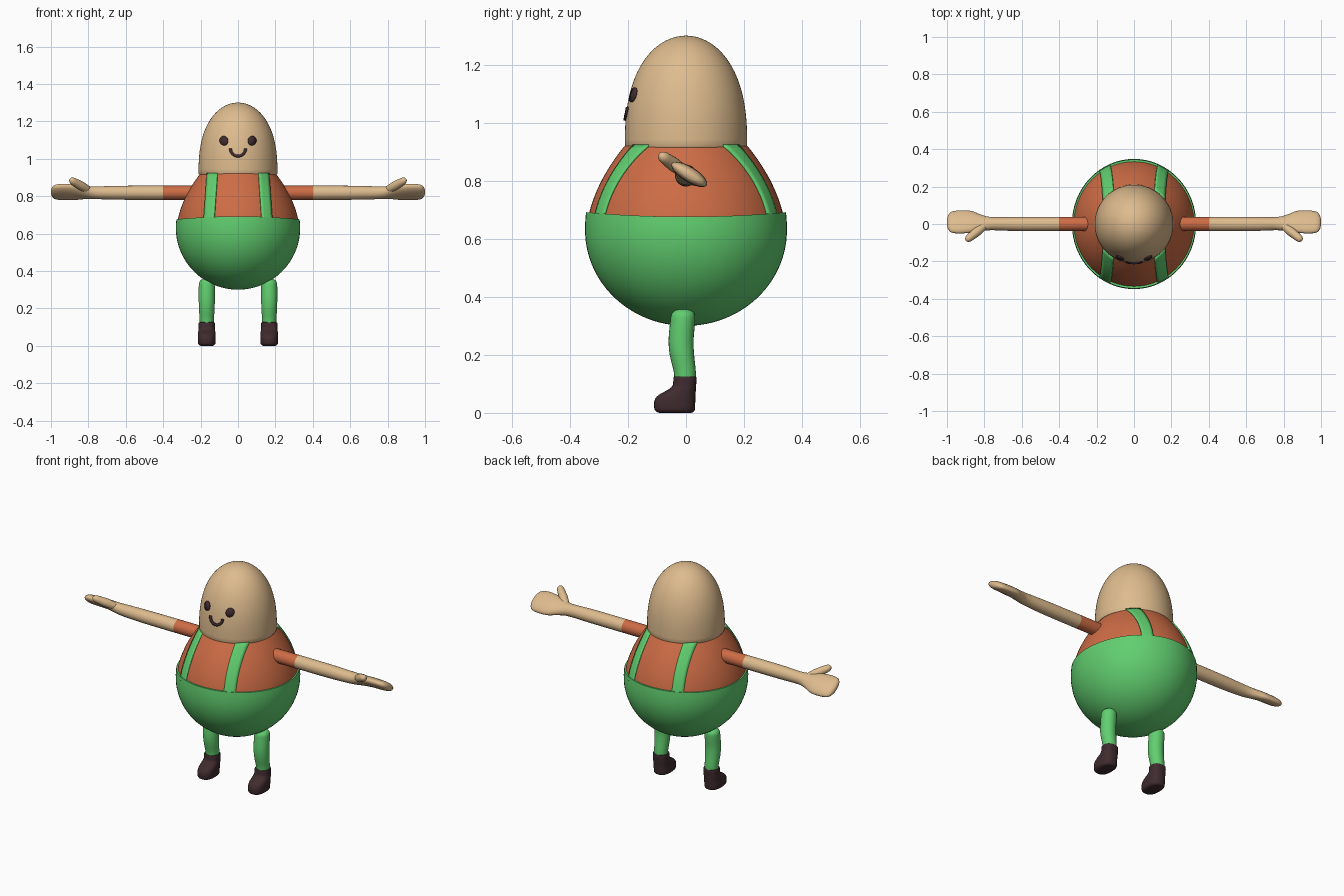
import bpy, bmesh, math
from mathutils import Vector

if "Cube" in bpy.data.objects:
    bpy.data.objects.remove(bpy.data.objects["Cube"])

SX = 0.955  # body is slightly narrower in x than in y


def material(name, col):
    m = bpy.data.materials.new(name)
    m.diffuse_color = (*col, 1)
    m.use_nodes = True
    m.node_tree.nodes["Principled BSDF"].inputs["Base Color"].default_value = m.diffuse_color
    return m


SKIN = material("tan skin", (0.73, 0.50, 0.27))
ORANGE = material("orange shirt", (0.61, 0.15, 0.06))
GREEN = material("green cloth", (0.12, 0.62, 0.16))
DARK = material("dark brown", (0.05, 0.024, 0.028))


def finish(name, bm, mats, rule=None, thickness=0, angle=40):
    bmesh.ops.recalc_face_normals(bm, faces=bm.faces)
    if rule:
        for f in bm.faces:
            f.material_index = rule(f.calc_center_median())
    me = bpy.data.meshes.new(name)
    bm.to_mesh(me)
    bm.free()
    ob = bpy.data.objects.new(name, me)
    bpy.context.collection.objects.link(ob)
    for m in mats:
        me.materials.append(m)
    if thickness:
        mod = ob.modifiers.new("thickness", 'SOLIDIFY')
        mod.thickness = thickness
        mod.offset = 0
    bpy.ops.object.select_all(action='DESELECT')
    ob.select_set(True)
    bpy.context.view_layer.objects.active = ob
    bpy.ops.object.shade_smooth_by_angle(angle=math.radians(angle))
    return ob


def smooth_rows(rows, n=5):
    """Catmull-Rom samples through a few key rows."""
    p = [rows[0]] + list(rows) + [rows[-1]]
    out = []
    for i in range(1, len(p) - 2):
        for k in range(n):
            t = k / n
            out.append([0.5 * (2 * b + (c - a) * t + (2 * a - 5 * b + 4 * c - d) * t * t
                               + (3 * b - a - 3 * c + d) * t ** 3)
                        for a, b, c, d in zip(p[i - 1], p[i], p[i + 1], p[i + 2])])
    return out + [list(rows[-1])]


def loft(rings):
    """Skin closed rings of points, with end caps."""
    bm = bmesh.new()
    vs = [[bm.verts.new(q) for q in r] for r in rings]
    n = len(vs[0])
    for a, b in zip(vs, vs[1:]):
        for j in range(n):
            bm.faces.new((a[j], a[(j + 1) % n], b[(j + 1) % n], b[j]))
    bm.faces.new(vs[0])
    bm.faces.new(vs[-1])
    return bm


def ring(c, u, v, n=24):
    c, u, v = Vector(c), Vector(u), Vector(v)
    return [c + u * math.cos(2 * math.pi * j / n) + v * math.sin(2 * math.pi * j / n) for j in range(n)]


def lathe(profile, sx=1, n=64):
    return loft([ring((0, 0, z), (r * sx, 0, 0), (0, r, 0), n) for r, z in profile])


def sheet(fn, nu, nv):
    """Open grid patch from fn(u, v), u and v in 0..1."""
    bm = bmesh.new()
    g = [[bm.verts.new(fn(i / nu, j / nv)) for j in range(nv + 1)] for i in range(nu + 1)]
    for i in range(nu):
        for j in range(nv):
            bm.faces.new((g[i][j], g[i + 1][j], g[i + 1][j + 1], g[i][j + 1]))
    return bm


def shirt_r(z):
    t = (z - 0.67) / 0.25
    return 0.338 - 0.05 * t - 0.076 * t * t


def head_r(z):
    u = min(max((z - 0.92) / 0.38, 0), 1)
    return 0.211 * math.sqrt(max(1 - u ** 2.5, 0))


# head
prof = [(0.195, 0.912), (0.208, 0.915)]
prof += [(head_r(z), z) for z in (0.92 + 0.38 * math.sin(math.pi / 2 * i / 26) for i in range(26))]
prof += [(0.003, 1.30)]
finish("head", lathe(prof), [SKIN])

# shirt
finish("shirt", lathe([(shirt_r(z), z) for z in (0.62 + 0.30 * i / 16 for i in range(17))], SX), [ORANGE])

# trousers: round bowl with a small lip, hem a little higher at front and back
prof = []
for i in range(28):
    a = -math.pi / 2 + 0.01 + i / 27 * (math.pi / 2 + 0.13)
    prof.append((0.348 * math.cos(a), 0.63 + 0.33 * math.sin(a)))
prof += [(0.326, prof[-1][1])]
bm = lathe(prof, SX)
for v in bm.verts:
    if v.co.z > 0.6:
        v.co.z += (v.co.z - 0.6) / 0.07 * 0.014 * (v.co.y / 0.34) ** 2
finish("trousers", bm, [GREEN])

# straps following the shirt, front and back
for side, sx in (("left", 1), ("right", -1)):
    for end, sy in (("front", -1), ("back", 1)):
        def strap(u, v):
            z = 0.665 + 0.257 * u
            x = 0.155 - 0.018 * u + 0.056 * (v - 0.5)
            y = math.sqrt((shirt_r(z) + 0.003) ** 2 - (x / SX) ** 2)
            return (sx * x, sy * y, z)
        finish(f"{end}_{side}_strap", sheet(strap, 16, 4), [GREEN], thickness=0.009)


# face: eyes and smile as thin plates on the head
def on_face(x, z):
    return (x, -math.sqrt(head_r(z) ** 2 - x * x) - 0.003, z)


for side, s in (("left", 1), ("right", -1)):
    bm = bmesh.new()
    rim = [bm.verts.new(on_face(s * 0.075 + 0.022 * math.cos(a), 1.096 + 0.025 * math.sin(a)))
           for a in (2 * math.pi * k / 24 for k in range(24))]
    mid = bm.verts.new(on_face(s * 0.075, 1.096))
    for k in range(24):
        bm.faces.new((mid, rim[k], rim[(k + 1) % 24]))
    finish(f"{side}_eye", bm, [DARK], thickness=0.008)


def smile(u, v):
    a = math.pi * (1 + u)
    r = 0.033 + 0.014 * v
    return on_face(r * math.cos(a), 1.054 + r * math.sin(a))


finish("smile", sheet(smile, 20, 2), [DARK], thickness=0.008)

# arm rows: x, y, z, half width, half thickness
ARM = [(0.22, 0, 0.818, 0.038, 0.038), (0.40, 0, 0.818, 0.038, 0.038),
       (0.62, 0, 0.818, 0.038, 0.037), (0.76, 0.002, 0.818, 0.036, 0.033),
       (0.82, 0.006, 0.82, 0.050, 0.029), (0.87, 0.012, 0.821, 0.066, 0.027),
       (0.93, 0.011, 0.822, 0.071, 0.026), (0.975, 0.010, 0.822, 0.064, 0.023),
       (0.994, 0.009, 0.822, 0.042, 0.015), (1.0, 0.009, 0.822, 0.010, 0.004)]
# thumb rows: x, y, z, radius
THUMB = [(0.80, -0.010, 0.832, 0.020), (0.835, -0.038, 0.853, 0.024),
         (0.865, -0.062, 0.870, 0.022), (0.885, -0.078, 0.882, 0.019),
         (0.894, -0.086, 0.888, 0.012), (0.898, -0.089, 0.890, 0.003)]
# leg rows: y, z, radius
LEG = [(-0.003, 0.10, 0.037), (-0.004, 0.14, 0.038), (-0.014, 0.20, 0.042),
       (-0.017, 0.25, 0.043), (-0.012, 0.31, 0.043), (-0.010, 0.34, 0.040),
       (-0.010, 0.355, 0.025), (-0.010, 0.358, 0.005)]
# shoe rows: z, toe y, heel y, half width
SHOE = [(0.0, -0.092, 0.018, 0.032), (0.004, -0.102, 0.026, 0.041), (0.014, -0.109, 0.031, 0.047),
        (0.042, -0.109, 0.032, 0.048), (0.062, -0.094, 0.033, 0.047), (0.08, -0.062, 0.034, 0.045),
        (0.095, -0.046, 0.035, 0.043), (0.122, -0.043, 0.036, 0.043), (0.126, -0.038, 0.031, 0.038)]

TILT = math.radians(32)
W = Vector((0, -math.cos(TILT), math.sin(TILT)))
T = Vector((0, math.sin(TILT), math.cos(TILT)))


def foot_ring(z, y0, y1, w, x, n=28):
    pts = []
    for k in range(n):
        c, s = math.cos(2 * math.pi * k / n), math.sin(2 * math.pi * k / n)
        e = lambda q: math.copysign(abs(q) ** 0.8, q)
        pts.append((x + w * e(c), (y0 + y1) / 2 + (y1 - y0) / 2 * e(s), z))
    return pts


for side, s in (("left", 1), ("right", -1)):
    # arm with sleeve and flat hand
    bm = loft([ring((s * x, y, z), W * a, T * b) for x, y, z, a, b in smooth_rows(ARM)])
    finish(f"{side}_arm", bm, [SKIN, ORANGE], rule=lambda c: 1 if abs(c.x) < 0.40 else 0)

    # thumb
    axis = Vector((s * 0.09, -0.075, 0.055)).normalized()
    u = axis.cross(Vector((0, 0, 1))).normalized()
    v = axis.cross(u)
    bm = loft([ring((s * x, y, z), u * r, v * r, 16) for x, y, z, r in smooth_rows(THUMB, 3)])
    finish(f"{side}_thumb", bm, [SKIN])

    # leg and shoe
    bm = loft([ring((s * 0.167, y, z), (r, 0, 0), (0, r, 0)) for y, z, r in smooth_rows(LEG, 4)])
    finish(f"{side}_leg", bm, [GREEN])
    bm = loft([foot_ring(*row, s * 0.167) for row in smooth_rows(SHOE, 3)])
    finish(f"{side}_shoe", bm, [DARK])
